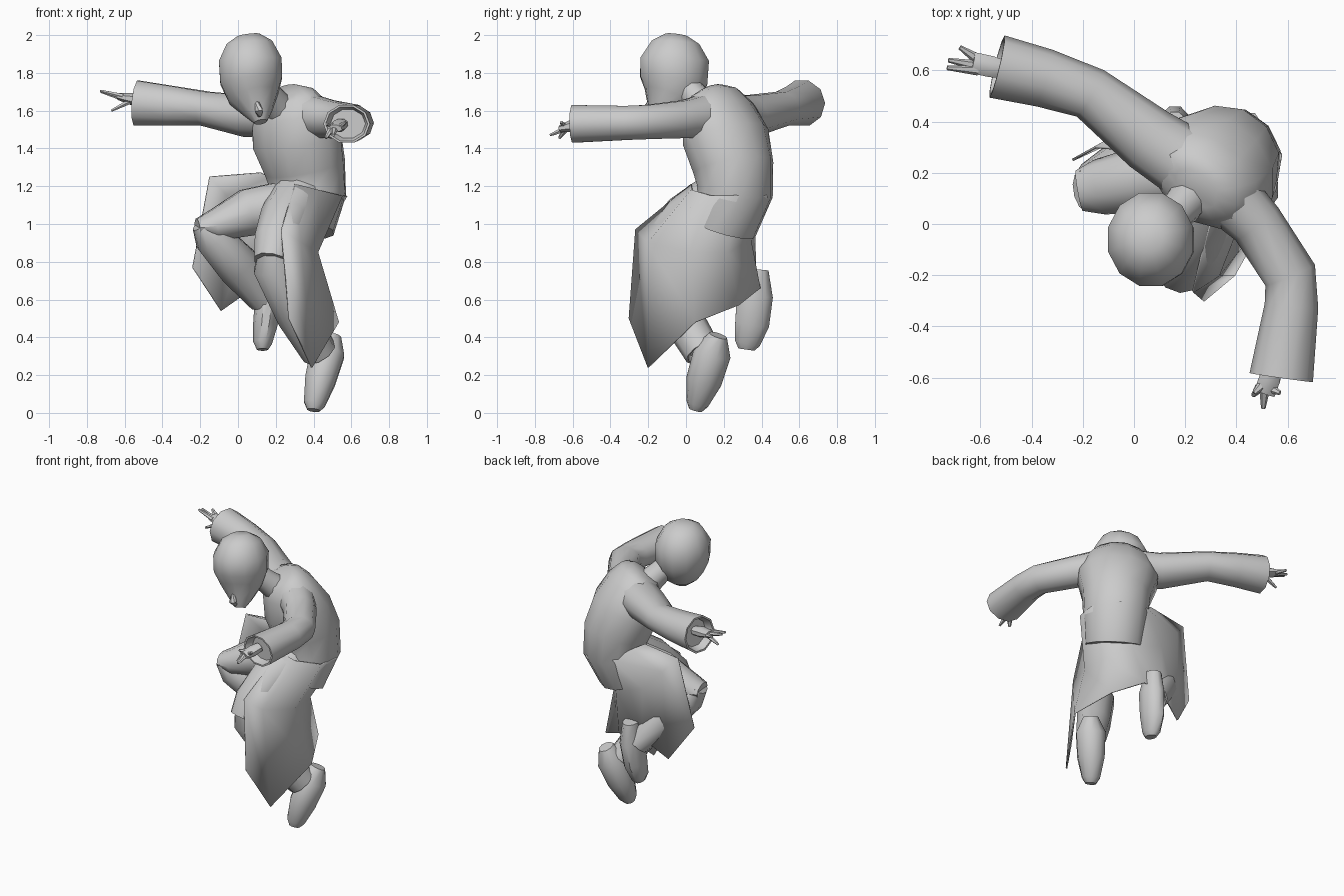
import bpy, bmesh, math
from mathutils import Vector


def finish(name, bm, angle=45):
    bmesh.ops.recalc_face_normals(bm, faces=bm.faces)
    me = bpy.data.meshes.new(name)
    bm.to_mesh(me)
    bm.free()
    ob = bpy.data.objects.new(name, me)
    bpy.context.collection.objects.link(ob)
    bpy.ops.object.select_all(action='DESELECT')
    ob.select_set(True)
    bpy.context.view_layer.objects.active = ob
    bpy.ops.object.shade_smooth_by_angle(angle=math.radians(angle))
    return ob


def tube(name, rings, ref=(0, 0, 1), n=10, hollow=0):
    """Loft of elliptic rings (x, y, z, half-size along ref, half-size across)."""
    bm = bmesh.new()
    c = [Vector(r[:3]) for r in rings]
    loops = []
    for i, r in enumerate(rings):
        t = (c[min(i + 1, len(c) - 1)] - c[max(i - 1, 0)]).normalized()
        u = Vector(ref)
        u = (u - u.dot(t) * t).normalized()
        w = t.cross(u)
        sizes = [(r[3], r[4], 0)]
        if hollow and i == len(rings) - 1:      # recessed opening
            sizes += [(r[3] * .9, r[4] * .9, 0), (r[3] * .75, r[4] * .75, hollow)]
        for a, b, back in sizes:
            loops.append([bm.verts.new(c[i] - t * back
                          + u * a * math.cos(2 * math.pi * (k + .5) / n)
                          + w * b * math.sin(2 * math.pi * (k + .5) / n)) for k in range(n)])
    for p, q in zip(loops, loops[1:]):
        for k in range(n):
            bm.faces.new((p[k], p[(k + 1) % n], q[(k + 1) % n], q[k]))
    bm.faces.new(loops[0])
    bm.faces.new(loops[-1])
    return finish(name, bm)


def sheet(name, columns):
    """Cloth panel from columns of points."""
    bm = bmesh.new()
    g = [[bm.verts.new(p) for p in col] for col in columns]
    for p, q in zip(g, g[1:]):
        for k in range(len(p) - 1):
            bm.faces.new((p[k], q[k], q[k + 1], p[k + 1]))
    ob = finish(name, bm, 60)
    m = ob.modifiers.new("thickness", 'SOLIDIFY')
    m.thickness = .01
    m.offset = 0


# Head and neck, bowed forward
tube("head", [(.055, -.05, 2.0, .06, .06), (.06, -.055, 1.96, .125, .13),
              (.065, -.06, 1.87, .172, .188), (.07, -.065, 1.76, .17, .185),
              (.085, -.085, 1.67, .135, .145), (.11, -.13, 1.59, .075, .08),
              (.12, -.15, 1.54, .035, .035)], ref=(1, 0, 0), n=12)
tube("nose", [(.1, -.19, 1.65, .012, .012), (.11, -.215, 1.60, .025, .022),
              (.115, -.19, 1.575, .015, .012)], n=6)
tube("neck", [(.24, .13, 1.58, .09, .09), (.17, .05, 1.67, .075, .075),
              (.1, -.02, 1.75, .08, .08)], ref=(1, -.7, 0))

# Torso twisted so the shoulders run diagonally
tube("torso", [(.33, .2, .98, .19, .17), (.37, .26, 1.17, .21, .2),
               (.355, .25, 1.3, .22, .215), (.31, .21, 1.46, .26, .215),
               (.275, .17, 1.6, .235, .17), (.255, .15, 1.68, .17, .12),
               (.245, .14, 1.7, .1, .07)], ref=(.81, -.58, 0), n=12)

# Sleeves
tube("raised_sleeve", [(.2, .24, 1.57, .12, .14), (.06, .33, 1.57, .115, .13),
                       (-.17, .51, 1.61, .095, .105), (-.35, .57, 1.625, .11, .115),
                       (-.535, .615, 1.64, .125, .125)], hollow=.05)
tube("front_sleeve", [(.38, .1, 1.57, .12, .12), (.48, .0, 1.555, .105, .105),
                      (.61, -.2, 1.54, .095, .105), (.615, -.32, 1.535, .095, .105),
                      (.575, -.6, 1.53, .105, .125)], hollow=.05)


# Hands: palm plus tapering fingers
def hand(name, wrist, palm, tips):
    mid = [(a + b) / 2 for a, b in zip(wrist, palm)]
    tube(name + "_palm", [(*wrist, .03, .035), (*mid, .035, .045), (*palm, .02, .045)], n=8)
    for i, (base, tip) in enumerate(tips):
        tube(f"{name}_finger_{i}", [(*base, .016, .02), (*tip, .007, .009)], n=6)


hand("raised_hand", (-.49, .6, 1.65), (-.63, .63, 1.675),
     [((-.61, .6, 1.675), (-.73, .61, 1.705)), ((-.62, .62, 1.67), (-.725, .64, 1.70)),
      ((-.62, .65, 1.67), (-.68, .69, 1.69)), ((-.57, .6, 1.65), (-.67, .6, 1.6))])
hand("front_hand", (.55, -.55, 1.53), (.51, -.66, 1.505),
     [((.51, -.65, 1.5), (.505, -.72, 1.47)), ((.49, -.64, 1.5), (.465, -.67, 1.455)),
      ((.53, -.64, 1.51), (.57, -.66, 1.54)), ((.5, -.63, 1.52), (.47, -.66, 1.53))])

# Trouser legs
tube("bent_thigh", [(.28, .22, 1.1, .14, .14), (.05, .18, 1.06, .13, .13),
                    (-.13, .145, .99, .085, .11), (-.215, .13, .98, .05, .08)])
tube("bent_shin", [(-.2, .13, 1.0, .05, .08), (-.14, .15, .93, .1, .11),
                   (0, .25, .78, .12, .11), (.13, .35, .6, .08, .09)],
     ref=(1, 0, .8), hollow=.04)
tube("standing_thigh", [(.32, .16, 1.12, .16, .15), (.25, .0, 1.02, .14, .14),
                        (.2, -.13, .9, .12, .12), (.18, -.18, .8, .1, .1)], ref=(1, 0, 0))
tube("standing_shin", [(.19, -.18, .92, .07, .07), (.195, -.14, .78, .12, .115),
                       (.31, -.03, .52, .11, .11), (.43, .09, .32, .095, .1)],
     ref=(1, 0, 0), hollow=.04)

# Shoes, toes pointing down
tube("standing_shoe", [(.5, .17, .41, .05, .05), (.475, .14, .32, .095, .1),
                       (.435, .095, .17, .085, .095), (.405, .06, .05, .06, .06),
                       (.4, .05, .014, .035, .035)], ref=(1, 0, 0))
tube("bent_shoe", [(.16, .38, .76, .06, .05), (.16, .365, .62, .1, .07),
                   (.145, .35, .47, .095, .065), (.13, .325, .37, .07, .05),
                   (.13, .32, .335, .045, .03)], ref=(0, 1, 0))

# Robe skirt wrapping from the front right round the back to the left
sheet("robe_skirt", [
    [(.3, .03, 1.21), (.23, -.265, .97), (.27, -.3, .5)],
    [(.42, .03, 1.18), (.33, -.2, .9), (.39, -.2, .24)],
    [(.55, .13, 1.15), (.42, .02, .85), (.53, .05, .48)],
    [(.575, .27, 1.15), (.4, .22, .85), (.42, .28, .57)],
    [(.47, .43, 1.15), (.3, .34, .92), (.24, .39, .66)],
    [(.27, .43, 1.18), (.08, .36, 1.0), (.08, .37, .66)],
    [(.17, .36, 1.25), (-.06, .35, 1.15), (-.09, .32, .54)],
    [(.12, .28, 1.27), (-.15, .3, 1.25), (-.24, .25, .77)]])
